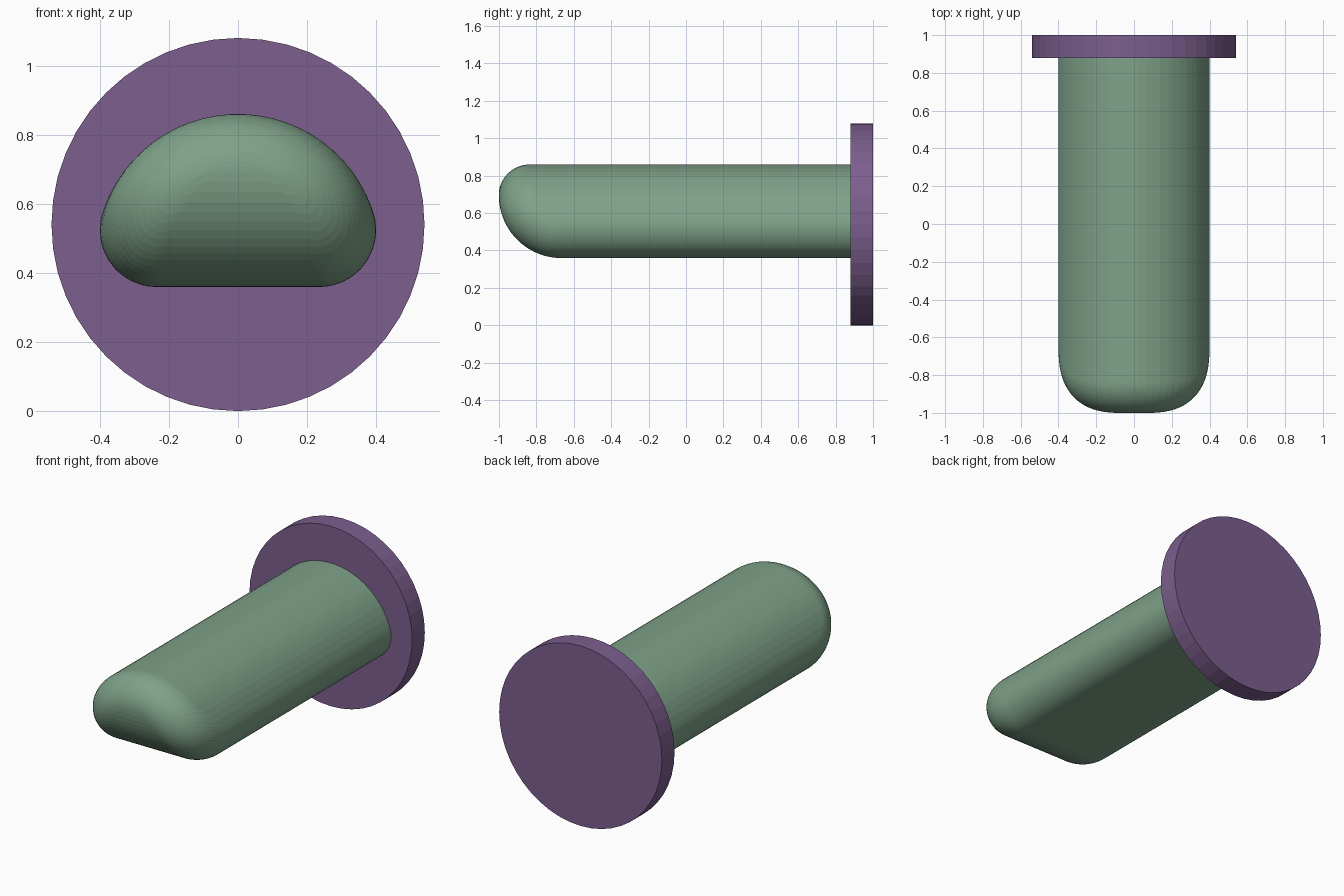
import bpy, bmesh
from math import sin, cos, pi, sqrt, radians
from mathutils import Vector, Matrix

if "Cube" in bpy.data.objects:
    bpy.data.objects.remove(bpy.data.objects["Cube"], do_unlink=True)


def material(name, rgb):
    mat = bpy.data.materials.new(name)
    mat.use_nodes = True
    color = (*rgb, 1.0)
    mat.diffuse_color = color
    mat.node_tree.nodes["Principled BSDF"].inputs["Base Color"].default_value = color
    return mat


def add_object(name, bm, mat):
    bmesh.ops.recalc_face_normals(bm, faces=bm.faces[:])
    mesh = bpy.data.meshes.new(name)
    bm.to_mesh(mesh)
    bm.free()
    mesh.materials.append(mat)
    obj = bpy.data.objects.new(name, mesh)
    bpy.context.collection.objects.link(obj)
    return obj


# Round end plate
bm = bmesh.new()
bmesh.ops.create_cone(bm, cap_ends=True, segments=48, radius1=0.54, radius2=0.54, depth=0.12,
                      matrix=Matrix.Translation((0, 0.94, 0.54)) @ Matrix.Rotation(pi / 2, 4, "X"))
add_object("end_plate", bm, material("muted purple", (0.20, 0.113, 0.27)))

# Arched edge at the tip: the skeleton that the rounded surface is swept around
ROUND = 0.165        # rounding radius of every edge
ARCH = 0.247         # radius of the arch in the skeleton
ARCH_Z = 0.448       # height of the arch centre
UNDERCUT = 0.171     # radius of the curved underside of the tip
TOP_Z = ARCH_Z + ARCH
STEPS = 400
edge = []
for i in range(STEPS + 1):
    a = pi / 2 + radians(72) * sin(pi * (i / STEPS - 0.5))
    z = ARCH_Z + ARCH * sin(a)
    y = -0.665 - sqrt(max(0.0, UNDERCUT ** 2 - (TOP_Z - z) ** 2))
    edge.append(Vector((ARCH * cos(a), y, z)))


def surface_point(normal):
    return max(edge, key=normal.dot) + normal * ROUND


# Bar: rings of surface points from the tip outwards, then straight to the plate
AROUND, ALONG = 64, 18
bm = bmesh.new()
rings = []
for j in range(ALONG + 1):
    tilt = max(radians(0.5), pi / 2 * j / ALONG)
    ring = []
    for i in range(AROUND):
        t = 2 * pi * (i + 0.5) / AROUND
        n = Vector((sin(tilt) * cos(t), -cos(tilt), sin(tilt) * sin(t)))
        ring.append(bm.verts.new(surface_point(n)))
    rings.append(ring)
rings.append([bm.verts.new((v.co.x, 0.89, v.co.z)) for v in rings[-1]])
for a, b in zip(rings, rings[1:]):
    for i in range(AROUND):
        k = (i + 1) % AROUND
        bm.faces.new((a[i], a[k], b[k], b[i]))
bm.faces.new(rings[0])
bm.faces.new(rings[-1])
add_object("rounded_bar", bm, material("sage green", (0.21, 0.36, 0.25)))
